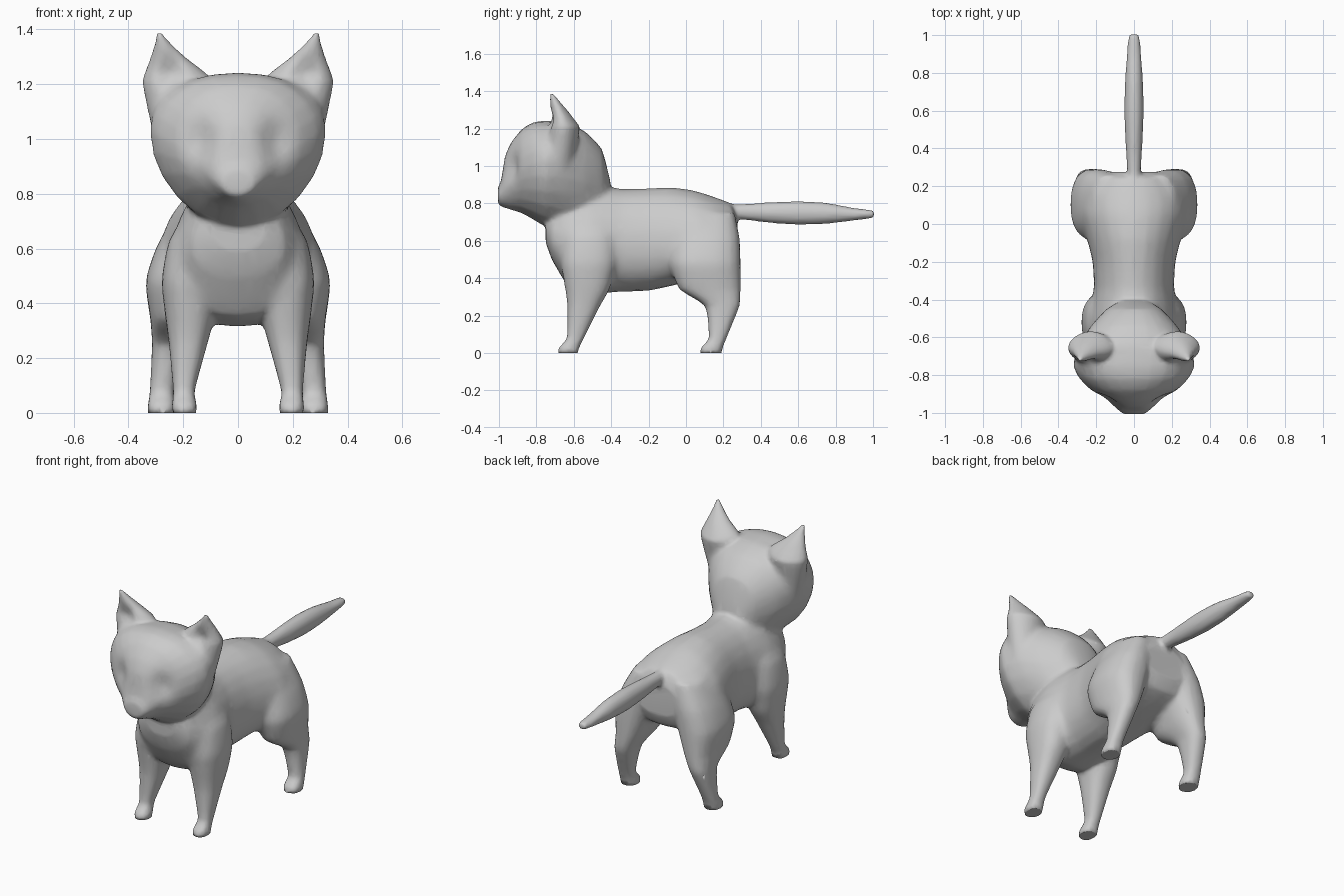
import bpy, bmesh, math
from mathutils import Vector

if "Cube" in bpy.data.objects:
    bpy.data.objects.remove(bpy.data.objects["Cube"])

SIDES = 24
STEPS = 3
bm = bmesh.new()


def bulge(v, p):
    return math.copysign(abs(v) ** p, v)


def refine(rows):
    """Add rows between the given ones, half way from straight to spline."""
    out = []
    for i in range(len(rows) - 1):
        p0, p1 = rows[max(i - 1, 0)], rows[i]
        p2, p3 = rows[i + 1], rows[min(i + 2, len(rows) - 1)]
        for s in range(STEPS):
            t = s / STEPS
            out.append([b + t * (c - b) * 0.5 + 0.25 * t * (
                        c - a + t * (2 * a - 5 * b + 4 * c - d
                                     + t * (3 * (b - c) + d - a)))
                        for a, b, c, d in zip(p0, p1, p2, p3)])
    return out + [rows[-1]]


def loft(rings):
    """Skin a list of closed point loops and cap both ends."""
    loops = [[bm.verts.new(p) for p in ring] for ring in rings]
    faces = [bm.faces.new(loops[0][::-1]), bm.faces.new(loops[-1])]
    for a, b in zip(loops, loops[1:]):
        for i in range(SIDES):
            j = (i + 1) % SIDES
            faces.append(bm.faces.new((a[i], a[j], b[j], b[i])))
    bmesh.ops.recalc_face_normals(bm, faces=faces)


def angles():
    return [2 * math.pi * i / SIDES for i in range(SIDES)]


def loft_along_y(rows, upper=1.0, lower=1.0):
    """Rows: y, height of widest point, half width, bottom, top."""
    rings = []
    for y, m, w, b, t in refine(rows):
        ring = []
        for a in angles():
            c, s = math.cos(a), math.sin(a)
            p, h = (upper, t - m) if s > 0 else (lower, m - b)
            ring.append((w * bulge(c, p), y, m + h * bulge(s, p)))
        rings.append(ring)
    loft(rings)


def loft_along_z(rows, p=0.85):
    """Rows: z, x range, y range; built on both sides."""
    for side in (1, -1):
        loft([[(side * ((x0 + x1) / 2 + (x1 - x0) / 2 * bulge(math.cos(a), p)),
                (y0 + y1) / 2 + (y1 - y0) / 2 * bulge(math.sin(a), p), z)
               for a in angles()] for z, x0, x1, y0, y1 in refine(rows)])


# Torso, chest to rump
loft_along_y([
    (-0.75, .67, .10, .59, .74), (-0.715, .62, .17, .495, .80),
    (-0.63, .56, .225, .355, .86), (-0.52, .53, .248, .315, .89),
    (-0.42, .55, .228, .322, .89), (-0.34, .57, .213, .328, .877),
    (-0.20, .58, .22, .333, .88), (-0.08, .57, .25, .358, .885),
    (0.05, .56, .288, .39, .868), (0.15, .57, .28, .42, .835),
    (0.24, .60, .215, .46, .80), (0.275, .62, .14, .53, .73)], 1.0, 0.9)

# Head, back of skull to muzzle
loft_along_y([
    (-0.405, .85, .07, .74, .92), (-0.45, .93, .145, .69, 1.09),
    (-0.54, .98, .23, .66, 1.185), (-0.64, 1.02, .292, .66, 1.23),
    (-0.75, 1.03, .325, .675, 1.242), (-0.82, 1.01, .287, .715, 1.232),
    (-0.88, .98, .228, .748, 1.195), (-0.935, .94, .148, .765, 1.125),
    (-0.968, .885, .105, .775, 1.05), (-0.988, .85, .08, .782, .925),
    (-1.006, .84, .06, .797, .885)], 0.92, 1.1)

# Tail
loft_along_y([
    (0.20, .755, .04, .71, .80), (0.28, .755, .037, .715, .795),
    (0.45, .75, .046, .695, .806), (0.60, .748, .052, .685, .812),
    (0.75, .746, .048, .69, .803), (0.90, .742, .038, .708, .775),
    (0.98, .742, .032, .718, .766), (1.006, .742, .024, .722, .760)])

# Front legs
loft_along_z([
    (0.0, .15, .242, -.685, -.577), (0.03, .15, .242, -.68, -.57),
    (0.08, .158, .237, -.637, -.545), (0.25, .112, .252, -.634, -.46),
    (0.34, .088, .264, -.645, -.41), (0.48, .07, .28, -.67, -.37),
    (0.63, .04, .253, -.66, -.37), (0.74, .02, .18, -.62, -.41)])

# Hind legs
loft_along_z([
    (0.0, .228, .33, .075, .188), (0.03, .228, .33, .08, .197),
    (0.08, .233, .322, .122, .217), (0.25, .19, .314, .103, .286),
    (0.34, .14, .32, -.035, .292), (0.48, .08, .339, -.09, .292),
    (0.61, .05, .297, -.07, .287), (0.75, .03, .217, -.02, .26)])

# Ears
loft_along_z([
    (0.95, .20, .295, -.73, -.63), (1.07, .17, .325, -.745, -.595),
    (1.20, .105, .352, -.745, -.565), (1.24, .115, .342, -.733, -.59),
    (1.29, .18, .323, -.728, -.628), (1.34, .235, .308, -.728, -.67),
    (1.395, .282, .297, -.728, -.715)], 1.1)

mesh = bpy.data.meshes.new("cat")
bm.to_mesh(mesh)
bm.free()
cat = bpy.data.objects.new("cat", mesh)
bpy.context.collection.objects.link(cat)


def apply_modifiers():
    deps = bpy.context.evaluated_depsgraph_get()
    cat.data = bpy.data.meshes.new_from_object(cat.evaluated_get(deps))
    cat.modifiers.clear()


def soften(iterations, group=""):
    mod = cat.modifiers.new("soften", 'SMOOTH')
    mod.factor = 0.5
    mod.iterations = iterations
    mod.vertex_group = group


# Merge all parts into one skin
remesh = cat.modifiers.new("merge", 'REMESH')
remesh.mode = 'VOXEL'
remesh.voxel_size = 0.011
apply_modifiers()

# Eye sockets and hollow ear fronts: centre, reach, push
dents = [((.13, -.91, .99), (.055, .12, .07), (0, .03, 0)),
         ((.245, -.74, 1.235), (.045, .05, .055), (0, .03, 0))]
for v in cat.data.vertices:
    for centre, reach, push in dents:
        mirrored = Vector((abs(v.co.x), v.co.y, v.co.z))
        d = sum(((mirrored[i] - centre[i]) / reach[i]) ** 2 for i in range(3))
        v.co += Vector(push) * math.exp(-d)

# Soften the joins of hips, shoulders, neck and ear roots the most
joins = cat.vertex_groups.new(name="joins")
for v in cat.data.vertices:
    x, y, z = v.co
    trunk = .38 < z < .87 and -.70 < y < .23
    ear_root = .95 < z < 1.2 and abs(x) > .15 and -.8 < y < -.5
    if trunk or ear_root:
        joins.add([v.index], 1.0, 'REPLACE')
soften(30, "joins")
soften(8)
thin = cat.modifiers.new("thin", 'DECIMATE')
thin.ratio = 0.2
apply_modifiers()
for v in cat.data.vertices:
    if v.co.z < 0.012:
        v.co.z = 0
cat.data.shade_smooth()

fur = bpy.data.materials.new("grey fur")
fur.diffuse_color = (0.6, 0.6, 0.6, 1)
fur.use_nodes = True
fur.node_tree.nodes["Principled BSDF"].inputs["Base Color"].default_value = fur.diffuse_color
cat.data.materials.clear()
cat.data.materials.append(fur)
